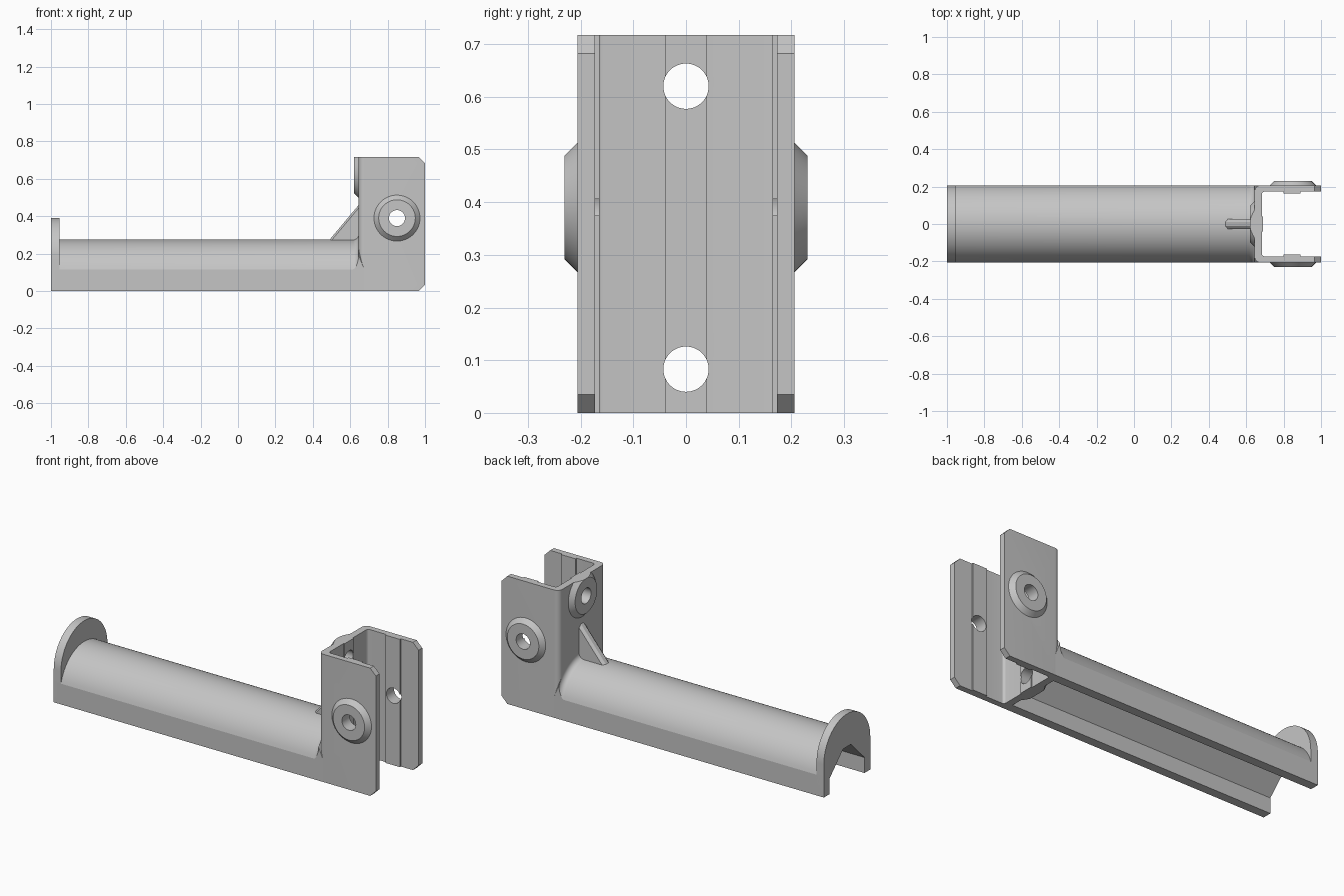
import bpy, bmesh
from math import sin, cos, pi, asin, radians

cube = bpy.data.objects.get("Cube")
if cube:
    bpy.data.objects.remove(cube, do_unlink=True)

grey = bpy.data.materials.new("plain grey")
grey.use_nodes = True
grey.diffuse_color = (0.56, 0.56, 0.56, 1)
grey.node_tree.nodes["Principled BSDF"].inputs["Base Color"].default_value = grey.diffuse_color

WIDTH, HEIGHT, WEB = 0.206, 0.717, 0.645   # half width, bracket height, web outer face


def loft(name, sections):
    """Solid through equal-length rings of 3D points, capped at both ends."""
    bm = bmesh.new()
    rings = [[bm.verts.new(p) for p in s] for s in sections]
    n = len(rings[0])
    for a, b in zip(rings, rings[1:]):
        for i in range(n):
            j = (i + 1) % n
            bm.faces.new((a[i], a[j], b[j], b[i]))
    bm.faces.new(rings[0][::-1])
    bm.faces.new(rings[-1])
    bmesh.ops.recalc_face_normals(bm, faces=bm.faces)
    mesh = bpy.data.meshes.new(name)
    bm.to_mesh(mesh)
    bm.free()
    mesh.materials.append(grey)
    obj = bpy.data.objects.new(name, mesh)
    bpy.context.collection.objects.link(obj)
    return obj


def place(axis, u, v, t):
    return {"x": (t, u, v), "y": (u, t, v), "z": (u, v, t)}[axis]


def prism(name, points, start, end, axis):
    return loft(name, [[place(axis, u, v, t) for u, v in points] for t in (start, end)])


def arc(cu, cv, r, a0, a1, steps):
    return [(cu + r * cos(a0 + (a1 - a0) * i / steps),
             cv + r * sin(a0 + (a1 - a0) * i / steps)) for i in range(steps + 1)]


def turned(name, axis, cu, cv, profile, sides=48):
    """Round part along an axis from (position, radius) pairs."""
    return loft(name, [[place(axis, u, v, t) for u, v in arc(cu, cv, r, 0, 2 * pi, sides)[:-1]]
                       for t, r in profile])


def boolean(obj, tool, operation="DIFFERENCE"):
    tool.hide_render = True
    mod = obj.modifiers.new("cut", "BOOLEAN")
    mod.operation, mod.solver, mod.object = operation, "EXACT", tool
    bpy.context.view_layer.objects.active = obj
    bpy.ops.object.modifier_apply(modifier=mod.name)
    bpy.data.objects.remove(tool, do_unlink=True)


# Channel bracket: U profile with raised pads, trimmed to chamfered flanges
inner, pad = 0.173, 0.164
half = [(0.69, 0.04), (0.684, 0.04)] + arc(0.699, inner - 0.015, 0.015, pi, pi / 2, 6)
half += [(0.8, inner), (0.8, pad), (0.89, pad), (0.89, inner), (1, inner), (1, WIDTH)]
half += arc(WEB + 0.03, WIDTH - 0.03, 0.03, pi / 2, pi, 8)
channel = prism("channel_bracket", half + [(x, -y) for x, y in reversed(half)], 0, HEIGHT, "z")
c = 0.035
outline = [(0.5, -0.1), (1 - c - 0.1, -0.1), (1 - c, 0), (1, c), (1, HEIGHT - c),
           (1 - c, HEIGHT), (0.9, HEIGHT + 0.1), (0.5, HEIGHT + 0.1)]
boolean(channel, prism("outline_cutter", outline, -0.4, 0.4, "y"), "INTERSECT")

# Arched arm, flaring into the web with a fillet
R, CZ, F = 0.213, 0.062, 0.03


def arm_section(x, grow):
    r = R + grow
    a = pi / 2 - asin(WIDTH / r)
    ring = [(WIDTH, 0)] + arc(0, CZ, r, a, pi - a, 32) + [(-WIDTH, 0)]
    return [(x, y, z) for y, z in ring]


flare = [(WEB - F + F * sin(k * pi / 16), F * (1 - cos(k * pi / 16))) for k in range(9)]
arm = loft("support_arm", [arm_section(x, g) for x, g in [(-0.98, 0)] + flare + [(WEB + 0.03, 0)]])

# End stop plate
stop = prism("end_stop", [(WIDTH, 0)] + arc(0, 0.185, WIDTH, 0, pi, 40) + [(-WIDTH, 0)],
             -1, -0.955, "x")

# Hollow with sloped roof under the arm and through the end stop
hollow = [(0.155, -0.1), (0.155, 0.087), (0.035, 0.207)]
hollow += [(-y, z) for y, z in reversed(hollow)]
for part in (arm, stop):
    boolean(part, prism("hollow_cutter", hollow, -1.1, WEB, "x"))

# Gusset between arm and web, with bevelled sides
ribs = [(-0.027, 0.016), (-0.011, 0), (0.011, 0), (0.027, 0.016)]
gusset = loft("gusset", [[(0.47, y, 0.255 - d), (0.49, y, 0.275 - d), (WEB, y, 0.46 - d),
                          (0.66, y, 0.46 - d), (0.66, y, 0.255 - d)] for y, d in ribs])

# Chamfered bosses: one on each flange, two on the web
bosses = []
for side, s in (("left", 1), ("right", -1)):
    bosses.append(turned(side + "_boss", "y", 0.85, 0.39,
                         [(s * 0.19, 0.123), (s * WIDTH, 0.123), (s * 0.231, 0.098)]))
for level, z in (("upper", 0.62), ("lower", 0.083)):
    boss = turned(level + "_web_boss", "x", 0, z, [(0.66, 0.123), (WEB, 0.123), (0.62, 0.098)])
    trim = [(-0.3, 0), (0.3, 0), (0.3, HEIGHT), (-0.3, HEIGHT)]
    boolean(boss, prism("trim_cutter", trim, 0.5, 0.8, "x"), "INTERSECT")
    bosses.append(boss)

# Bolt holes through the flanges and the web
for part in [channel, arm] + bosses:
    if part is not arm:
        boolean(part, turned("flange_hole", "y", 0.85, 0.39, [(-0.4, 0.043), (0.4, 0.043)]))
    for z in (0.62, 0.083):
        boolean(part, turned("web_hole", "x", 0, z, [(0.6, 0.043), (0.75, 0.043)]))

# Smooth curved faces, keeping edges sharp
bpy.ops.object.select_all(action="DESELECT")
for part in [channel, arm, stop, gusset] + bosses:
    part.select_set(True)
bpy.context.view_layer.objects.active = channel
bpy.ops.object.shade_smooth_by_angle(angle=radians(15))
